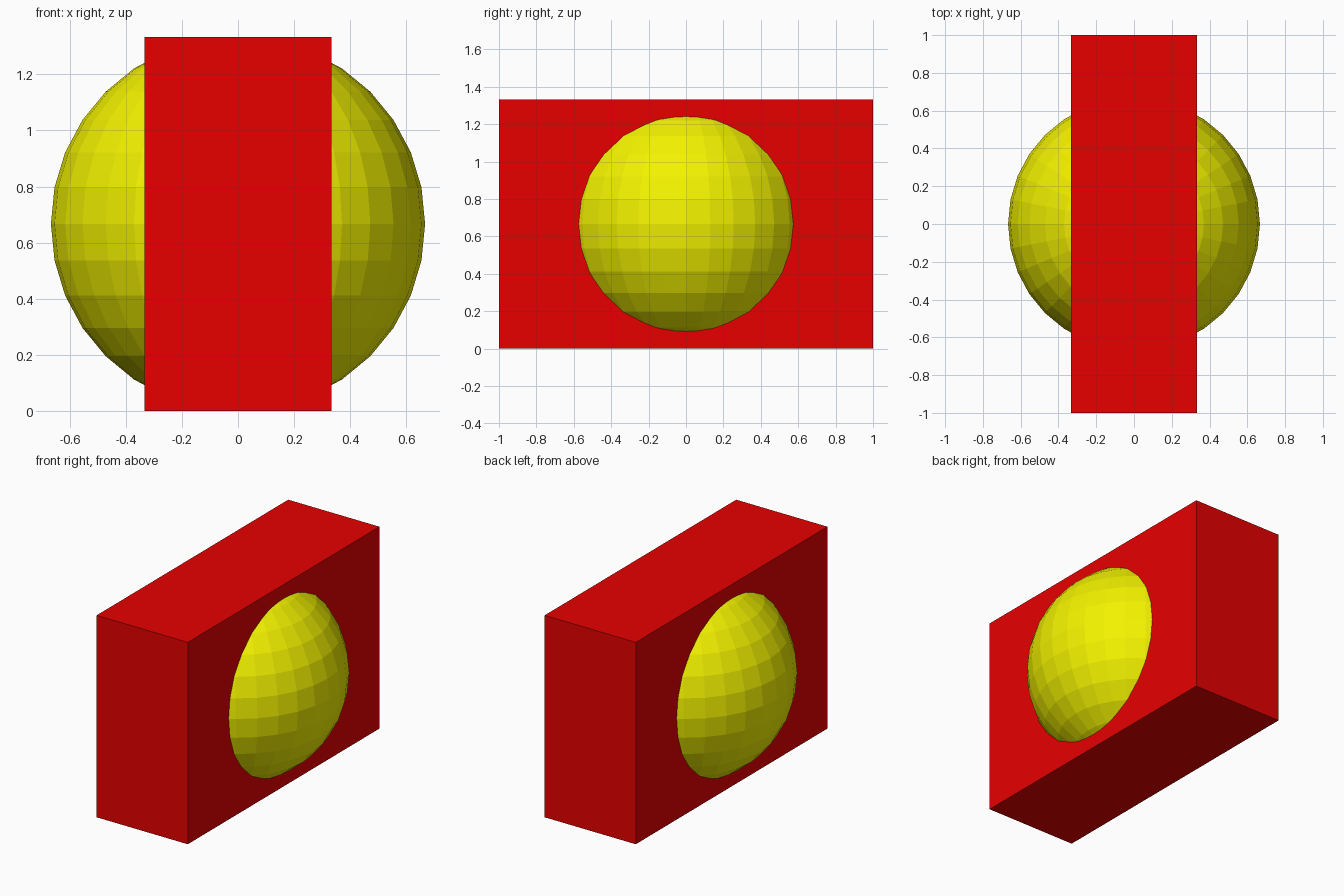
import bpy

if "Cube" in bpy.data.objects:
    bpy.data.objects.remove(bpy.data.objects["Cube"])

R = 2 / 3  # sphere radius, also half the slab height


def finish(name, color):
    obj = bpy.context.object
    obj.name = name
    mat = bpy.data.materials.new(name + "_color")
    mat.diffuse_color = (*color, 1)
    mat.use_nodes = True
    mat.node_tree.nodes["Principled BSDF"].inputs["Base Color"].default_value = mat.diffuse_color
    obj.data.materials.append(mat)
    return obj


# Upright red slab
bpy.ops.mesh.primitive_cube_add(size=1, location=(0, 0, R))
slab = finish("slab", (0.8, 0.0, 0.0))
slab.scale = (R, 2, 2 * R)
bpy.ops.object.transform_apply(location=False, rotation=False, scale=True)

# Yellow faceted sphere bulging from both broad sides
bpy.ops.mesh.primitive_uv_sphere_add(segments=32, ring_count=16, radius=R, location=(0, 0, R))
finish("sphere", (0.9, 0.9, 0.0))
